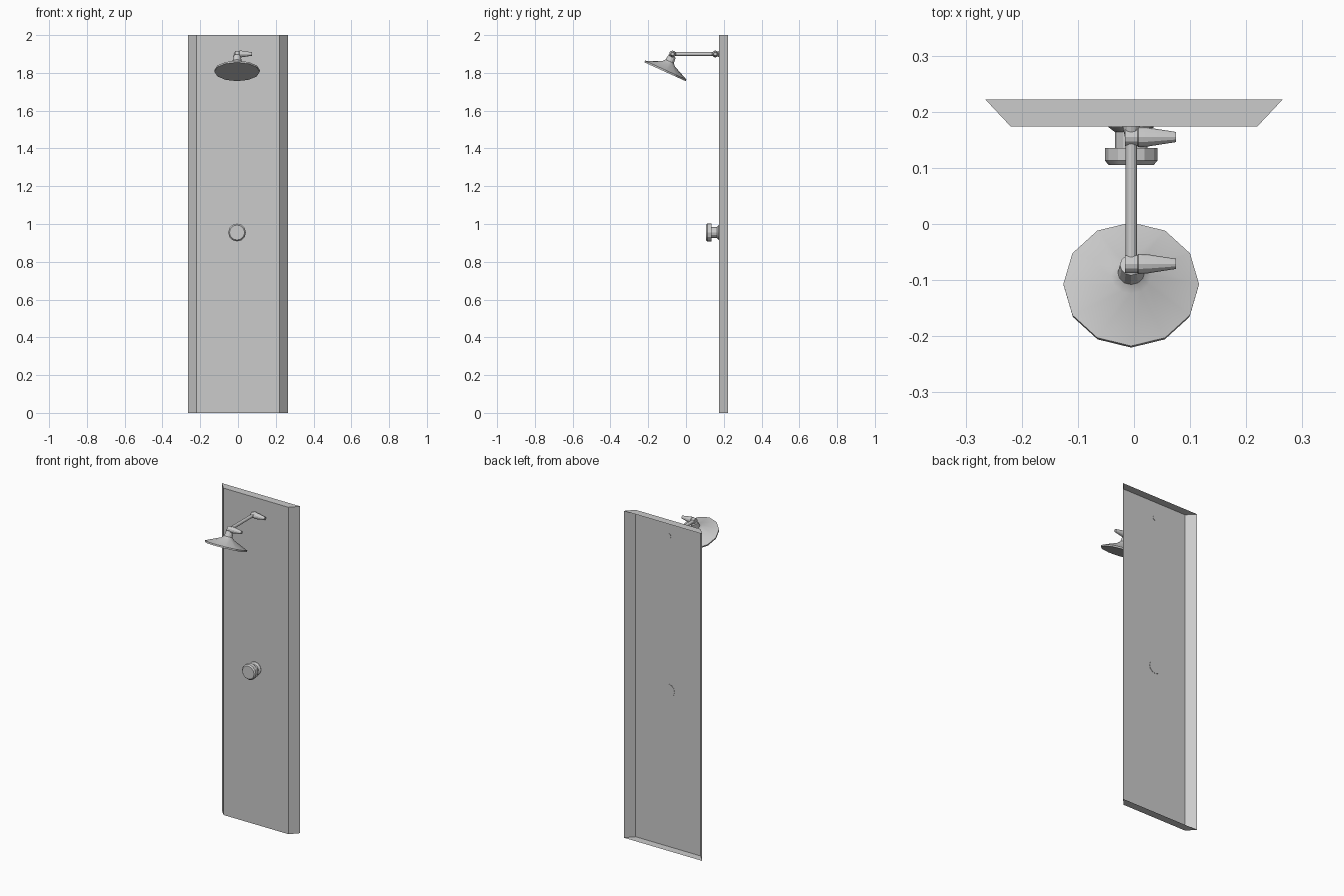
import bpy, bmesh, math
from mathutils import Vector

if "Cube" in bpy.data.objects:
    bpy.data.objects.remove(bpy.data.objects["Cube"])

metal = bpy.data.materials.new("light_grey_metal")
metal.diffuse_color = (0.6, 0.6, 0.6, 1)
metal.use_nodes = True
metal.node_tree.nodes["Principled BSDF"].inputs["Base Color"].default_value = metal.diffuse_color

CX = -0.005      # fittings sit slightly left of centre
ARM_Z = 1.90


def finish(bm, name, recalc=True):
    if recalc:
        bmesh.ops.recalc_face_normals(bm, faces=bm.faces)
    me = bpy.data.meshes.new(name)
    bm.to_mesh(me)
    bm.free()
    ob = bpy.data.objects.new(name, me)
    bpy.context.collection.objects.link(ob)
    me.materials.append(metal)
    bpy.ops.object.select_all(action='DESELECT')
    ob.select_set(True)
    bpy.context.view_layer.objects.active = ob
    bpy.ops.object.shade_smooth_by_angle(angle=math.radians(25))
    return ob


def lathe(name, origin, axis, profile, sides=12):
    """Closed solid of revolution; profile = (distance along axis, radius)."""
    origin, w = Vector(origin), Vector(axis).normalized()
    u = Vector((0, 1, 0)) if abs(w.x) > 0.9 else Vector((1, 0, 0))
    v = w.cross(u)
    bm = bmesh.new()
    rings = []
    for h, r in profile:
        rings.append([bm.verts.new(origin + w * h + r * (
            u * math.cos(2 * math.pi * i / sides) + v * math.sin(2 * math.pi * i / sides)))
            for i in range(sides)])
    for a, b in zip(rings, rings[1:]):
        for i in range(sides):
            j = (i + 1) % sides
            bm.faces.new((a[i], a[j], b[j], b[i]))
    bm.faces.new(rings[0])
    bm.faces.new(rings[-1])
    return finish(bm, name)


# Wall panel: thin shell with slanted sides, open at the back
bm = bmesh.new()
back, front = [[bm.verts.new((sx * hw, y, z)) for sx, z in ((-1, 0), (1, 0), (1, 2), (-1, 2))]
               for hw, y in ((0.265, 0.222), (0.22, 0.174))]
bm.faces.new(front)
for i in range(4):
    j = (i + 1) % 4
    bm.faces.new((back[i], back[j], front[j], front[i]))
finish(bm, "wall_panel", recalc=False)

# Mixer knob: flange, stem and bevelled grip
lathe("mixer_knob", (CX, 0.176, 0.955), (0, -1, 0),
      [(0, 0.040), (0.004, 0.040), (0.012, 0.029), (0.041, 0.029),
       (0.041, 0.047), (0.063, 0.047), (0.071, 0.040)])

# Arm and its small wall mount
lathe("arm_tube", (CX, 0.155, ARM_Z), (0, -1, 0), [(0, 0.010), (0.226, 0.010)])
lathe("arm_mount", (CX, 0.176, ARM_Z), (0, -1, 0), [(0, 0.016), (0.022, 0.011)])

# Two pivot joints with tapered side levers
for name, y in (("wall_joint", 0.155), ("head_joint", -0.071)):
    lathe(name, (CX - 0.011, y, ARM_Z), (1, 0, 0),
          [(0, 0.016), (0.022, 0.016), (0.024, 0.018), (0.040, 0.017), (0.091, 0.009)])

# Shower head: rim, shallow cone and tapered neck, tilted toward the user
lathe("shower_head", (CX, -0.111, 1.806), (0, 0.414, 0.91),
      [(0, 0.120), (0.009, 0.121), (0.047, 0.036), (0.060, 0.024), (0.092, 0.020)])
